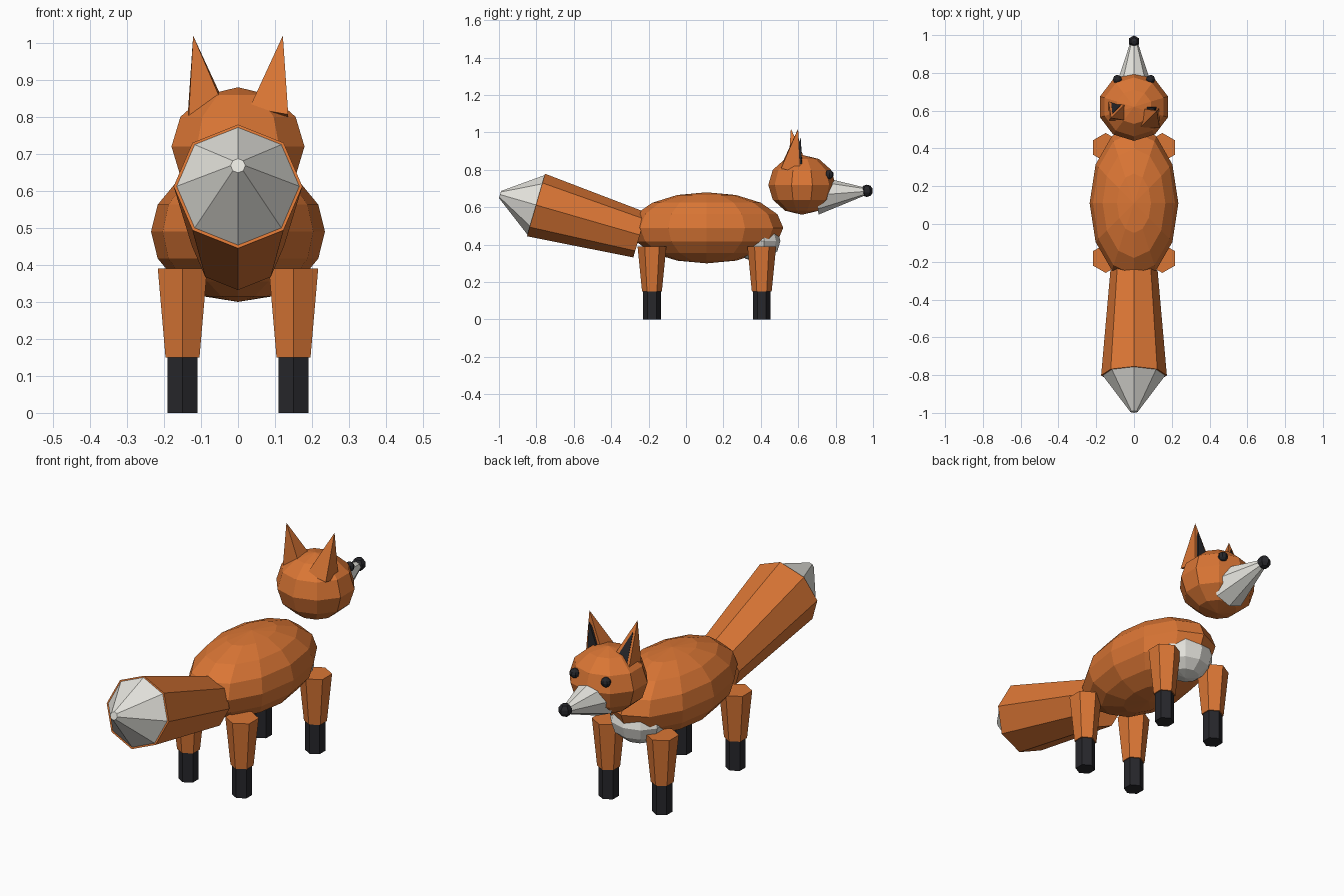
import bpy, bmesh
from math import pi
from mathutils import Vector, Matrix, Euler

if "Cube" in bpy.data.objects:
    bpy.data.objects.remove(bpy.data.objects["Cube"])


def material(name, rgb):
    m = bpy.data.materials.new(name)
    m.diffuse_color = (*rgb, 1)
    m.use_nodes = True
    m.node_tree.nodes["Principled BSDF"].inputs["Base Color"].default_value = m.diffuse_color
    return m


ORANGE = material("orange_fur", (0.70, 0.18, 0.035))
WHITE = material("white_fur", (0.80, 0.79, 0.74))
BLACK = material("black_fur", (0.02, 0.02, 0.024))


def finish(name, bm, mat):
    mesh = bpy.data.meshes.new(name)
    bm.to_mesh(mesh)
    bm.free()
    mesh.materials.append(mat)
    ob = bpy.data.objects.new(name, mesh)
    bpy.context.collection.objects.link(ob)
    return ob


def ball(name, centre, radii, segs, rings, mat):
    bm = bmesh.new()
    m = Matrix.Translation(centre) @ Matrix.Diagonal((*radii, 1))
    bmesh.ops.create_uvsphere(bm, u_segments=segs, v_segments=rings, radius=1, matrix=m)
    return finish(name, bm, mat)


def cone(name, centre, rot, depth, r1, r2, sides, mat):
    bm = bmesh.new()
    m = Matrix.Translation(centre) @ rot.to_matrix().to_4x4()
    bmesh.ops.create_cone(bm, cap_ends=True, segments=sides, radius1=r1, radius2=r2,
                          depth=depth, matrix=m)
    return finish(name, bm, mat)


def cone_between(name, a, b, r1, r2, sides, mat):
    a, b = Vector(a), Vector(b)
    d = b - a
    return cone(name, (a + b) / 2, d.to_track_quat('Z', 'Y'), d.length, r1, r2, sides, mat)


# Body, chest patch and head
ball("body", (0, 0.11, 0.49), (0.235, 0.41, 0.19), 12, 8, ORANGE)
ball("chest", (0, 0.38, 0.42), (0.14, 0.125, 0.11), 10, 6, WHITE)
ball("head", (0, 0.62, 0.72), (0.189, 0.18, 0.16), 10, 6, ORANGE)

# Snout and nose
cone_between("snout", (0, 0.70, 0.665), (0, 0.96, 0.685), 0.105, 0.02, 8, WHITE)
ball("nose", (0, 0.967, 0.688), (0.033, 0.033, 0.033), 6, 5, BLACK)

# Tail and its pale tip
cone_between("tail", (0, -0.247, 0.452), (0, -0.802, 0.612), 0.125, 0.174, 8, ORANGE)
cone_between("tail_tip", (0, -0.80, 0.612), (0, -0.994, 0.668), 0.167, 0.02, 8, WHITE)

for side, s in (("right", 1), ("left", -1)):
    # Eyes
    ball("eye_" + side, (s * 0.088, 0.766, 0.775), (0.024, 0.024, 0.024), 8, 6, BLACK)

    # Ears: four-sided spikes leaning outwards, with a dark inner spike
    lean = Euler((0, s * 0.25, pi / 4))
    cone("ear_" + side, (s * 0.102, 0.58, 0.913), lean, 0.22, 0.075, 0, 4, ORANGE)
    cone("inner_ear_" + side, (s * 0.10, 0.60, 0.893), lean, 0.16, 0.05, 0, 4, BLACK)

    # Legs with dark socks
    for end, y in (("front", 0.405), ("back", -0.182)):
        cone_between(f"{end}_leg_{side}", (s * 0.15, y, 0.15), (s * 0.15, y, 0.39),
                     0.053, 0.077, 6, ORANGE)
        cone_between(f"{end}_sock_{side}", (s * 0.15, y, 0), (s * 0.15, y, 0.15),
                     0.047, 0.047, 6, BLACK)
